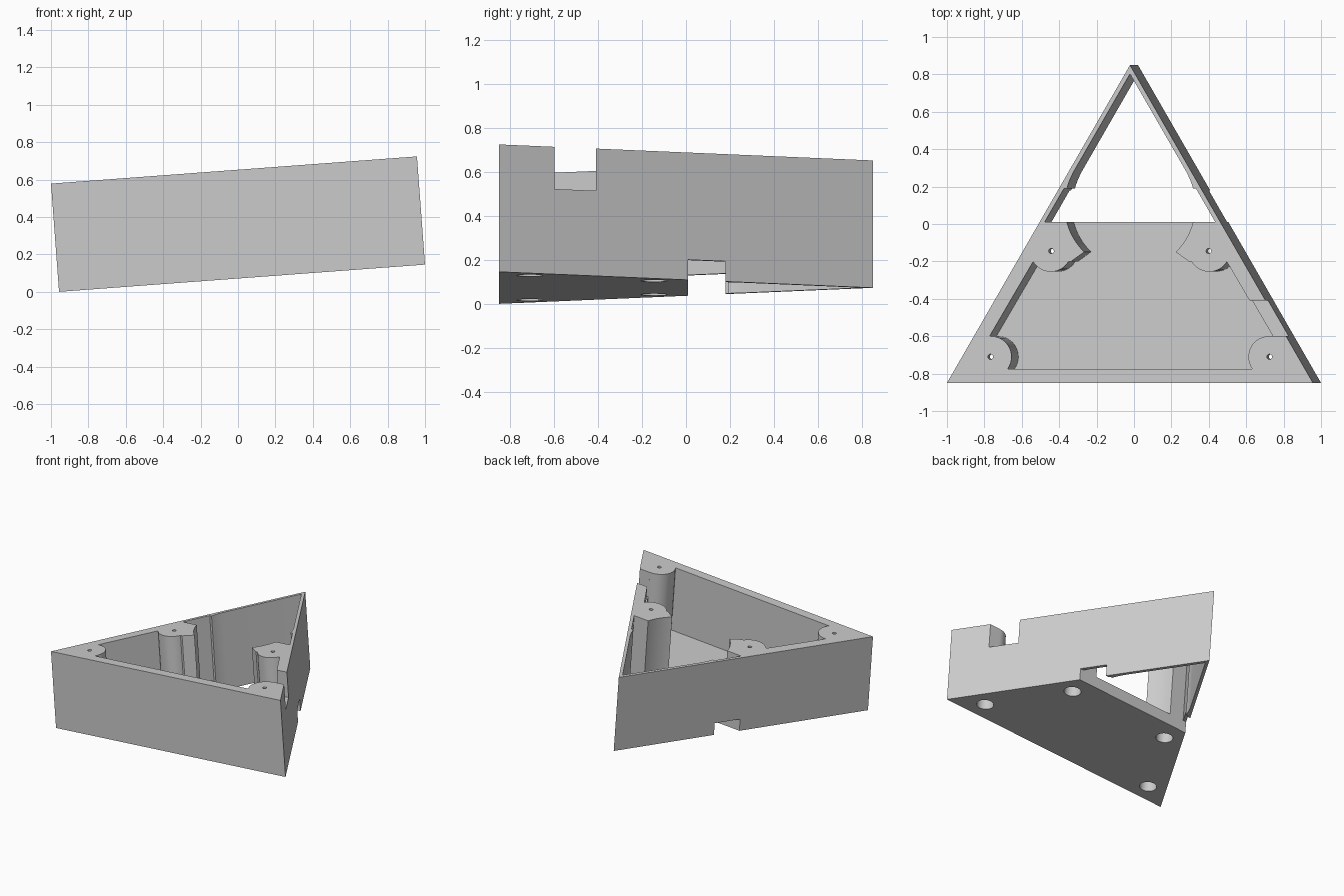
import bpy, bmesh, math
from mathutils import Matrix

if "Cube" in bpy.data.objects:
    bpy.data.objects.remove(bpy.data.objects["Cube"])

A, Y, H = 0.981, 0.8495, 0.58      # half width, half depth, height
FLOOR, SPLIT = 0.09, 0.01          # floor thickness, back edge of the floor
TILT = math.radians(-4.25)

grey = bpy.data.materials.new("light grey")
grey.diffuse_color = (0.6, 0.6, 0.6, 1)
grey.use_nodes = True
grey.node_tree.nodes["Principled BSDF"].inputs["Base Color"].default_value = grey.diffuse_color


def wall(y, t):
    """Half width of the triangle at y, inset by wall thickness t."""
    return 0.57735 * (Y - y) - t / math.cos(math.radians(30))


def arc(cx, cy, r, a0, a1, n=20):
    return [(cx + r * math.cos(math.radians(a0 + (a1 - a0) * i / n)),
             cy + r * math.sin(math.radians(a0 + (a1 - a0) * i / n))) for i in range(n + 1)]


def mirrored(half):
    """Close a right-hand outline with its mirror image."""
    return half + [(-x, y) for x, y in reversed(half) if abs(x) > 1e-6]


def prism(name, pts, z0, z1):
    bm = bmesh.new()
    f = bm.faces.new([bm.verts.new((x, y, z0)) for x, y in pts])
    ext = bmesh.ops.extrude_face_region(bm, geom=[f])
    bmesh.ops.translate(bm, vec=(0, 0, z1 - z0),
                        verts=[v for v in ext["geom"] if isinstance(v, bmesh.types.BMVert)])
    bmesh.ops.recalc_face_normals(bm, faces=bm.faces[:])
    me = bpy.data.meshes.new(name)
    bm.to_mesh(me)
    bm.free()
    ob = bpy.data.objects.new(name, me)
    bpy.context.collection.objects.link(ob)
    return ob


def rect(x0, x1, y0, y1):
    return [(x0, y0), (x1, y0), (x1, y1), (x0, y1)]


def cut(target, cutter):
    mod = target.modifiers.new("cut", "BOOLEAN")
    mod.operation, mod.solver, mod.object = "DIFFERENCE", "EXACT", cutter
    bpy.context.view_layer.objects.active = target
    bpy.ops.object.modifier_apply(modifier=mod.name)
    bpy.data.objects.remove(cutter)


# Triangular block
case = prism("triangular_case", [(-A, -Y), (A, -Y), (0, Y)], 0, H)
case.data.materials.append(grey)

# Front cavity, leaving the floor and four screw posts
T = 0.073
front = [(0, -Y + T)]
front += arc(0.745, -0.71, 0.11, 216, 90)[0:]
front[1] = (front[1][0], -Y + T)
front += [(wall(-0.6, T), -0.6)]
front += arc(0.425, -0.145, 0.11, -31, -150)
front += [(0.316, -0.2)]
front += arc(0, 0.1, 0.35, -45.5, -14.9, 12)
front += [(0.338, 0.05), (0, 0.05)]
cut(case, prism("front_cavity", mirrored(front), FLOOR, H + 0.1))

# Back opening, thin walls with a small rib on each side
t = 0.0235
back = [(0, SPLIT), (wall(SPLIT, t), SPLIT), (wall(0.19, t), 0.19)]
back += [(math.sqrt(0.35 ** 2 - (y - 0.1) ** 2), y) for y in (0.19, 0.21, 0.23, 0.25)]
back += [(wall(0.275, t), 0.275), (0, Y - 2 * t)]
cut(case, prism("back_opening", mirrored(back), -0.1, H + 0.1))

# Cable notches: one in the right rim, one under both side walls
cut(case, prism("rim_notch", rect(0.5, 1.1, -0.598, -0.408), H - 0.192, H + 0.1))
cut(case, prism("base_notch", rect(-1.1, 1.1, SPLIT, 0.18), -0.1, 0.092))

# Screw holes with wide bores from below
for side in (-1, 1):
    for x, y in ((0.748, -0.71), (0.422, -0.145)):
        cut(case, prism("bore", arc(side * x, y, 0.06, 0, 348.75, 31), -0.1, 0.43))
        cut(case, prism("screw_hole", arc(side * x, y, 0.014, 0, 337.5, 15), 0.4, H + 0.1))

# Tilt the case and rest its low corner on the ground
case.data.transform(Matrix.Rotation(TILT, 4, "Y") @ Matrix.Translation((0, 0, -H / 2)))
low = min(v.co.z for v in case.data.vertices)
case.data.transform(Matrix.Translation((0, 0, -low)))

bpy.ops.object.select_all(action="DESELECT")
case.select_set(True)
bpy.context.view_layer.objects.active = case
bpy.ops.object.shade_smooth_by_angle(angle=math.radians(25))
